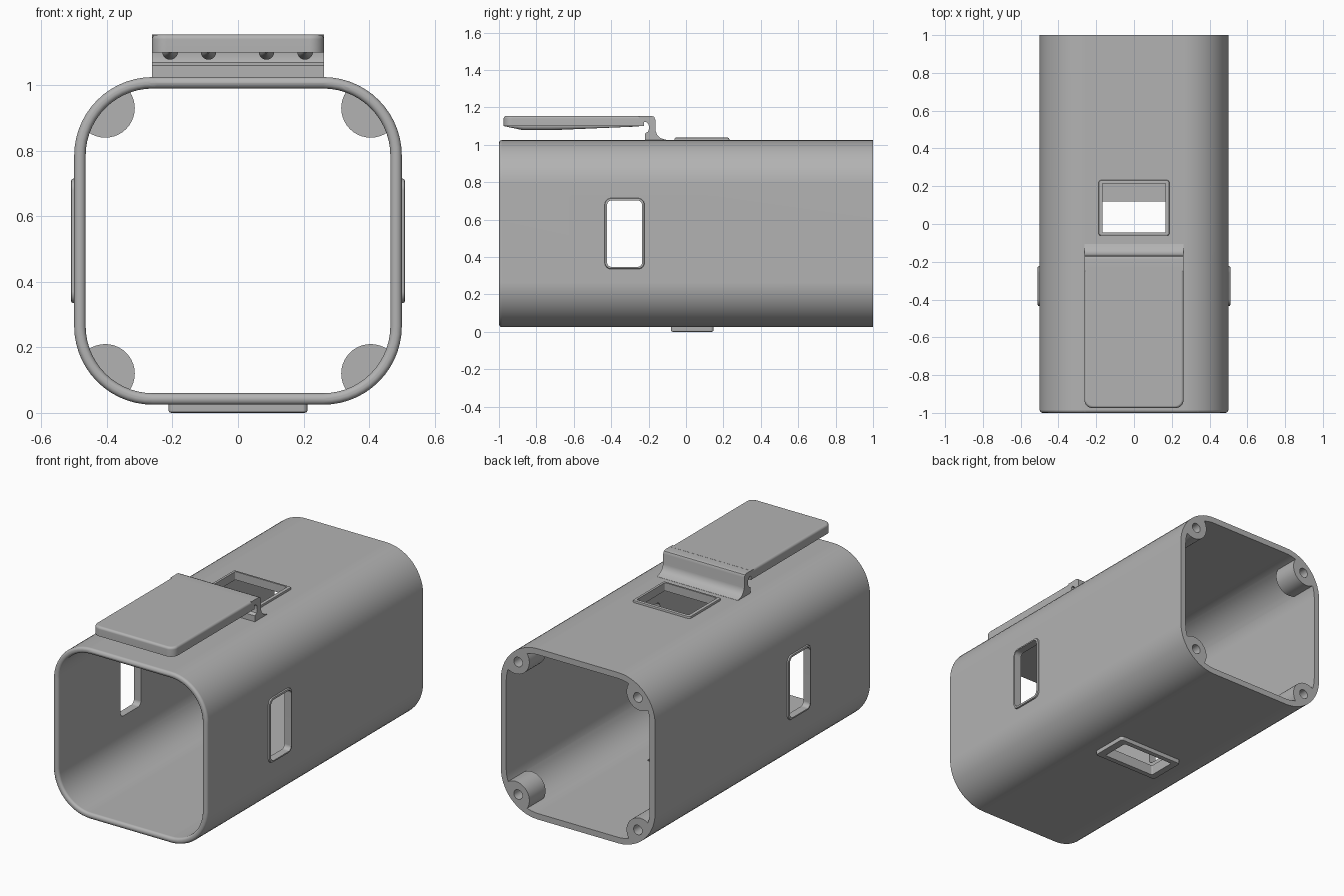
import bpy, bmesh, math
from mathutils import Matrix, Vector

if "Cube" in bpy.data.objects:
    bpy.data.objects.remove(bpy.data.objects["Cube"])

grey = bpy.data.materials.new("mid grey")
grey.use_nodes = True
colour = (0.45, 0.45, 0.45, 1)
grey.diffuse_color = colour
grey.node_tree.nodes["Principled BSDF"].inputs["Base Color"].default_value = colour

PLACE = {"x": lambda a, b, d: (d, a, b),
         "y": lambda a, b, d: (a, d, b),
         "z": lambda a, b, d: (a, b, d)}


def finish(name, bm):
    bmesh.ops.recalc_face_normals(bm, faces=bm.faces)
    mesh = bpy.data.meshes.new(name)
    bm.to_mesh(mesh)
    bm.free()
    mesh.materials.append(grey)
    ob = bpy.data.objects.new(name, mesh)
    bpy.context.collection.objects.link(ob)
    return ob


def activate(ob):
    bpy.ops.object.select_all(action="DESELECT")
    ob.select_set(True)
    bpy.context.view_layer.objects.active = ob


def smooth(ob):
    activate(ob)
    bpy.ops.object.shade_smooth_by_angle(angle=math.radians(35))
    mod = ob.modifiers.new("even shading", "WEIGHTED_NORMAL")
    mod.keep_sharp = True


def extrude(name, axis, points, d0, d1):
    """Prism of a 2D outline between two depths along an axis."""
    bm = bmesh.new()
    ends = [[bm.verts.new(PLACE[axis](a, b, d)) for a, b in points] for d in (d0, d1)]
    for end in ends:
        bm.faces.new(end)
    n = len(points)
    for i in range(n):
        j = (i + 1) % n
        bm.faces.new((ends[0][i], ends[0][j], ends[1][j], ends[1][i]))
    return finish(name, bm)


def rounded(a0, a1, b0, b1, r, steps=6):
    """Outline of a rectangle with rounded corners."""
    centres = ((a1 - r, b1 - r), (a0 + r, b1 - r), (a0 + r, b0 + r), (a1 - r, b0 + r))
    pts = []
    for q, (ca, cb) in enumerate(centres):
        for k in range(steps + 1):
            t = math.pi / 2 * (q + k / steps)
            pts.append((ca + r * math.cos(t), cb + r * math.sin(t)))
    return pts


def circle(ca, cb, r, n=40):
    return [(ca + r * math.cos(math.tau * k / n), cb + r * math.sin(math.tau * k / n))
            for k in range(n)]


def soften(ob, axis, depth, width, segments=3):
    """Round every edge lying in the plane at one depth."""
    bm = bmesh.new()
    bm.from_mesh(ob.data)
    i = "xyz".index(axis)
    edges = [e for e in bm.edges if all(abs(v.co[i] - depth) < 1e-4 for v in e.verts)]
    bmesh.ops.bevel(bm, geom=edges, offset=width, segments=segments,
                    profile=0.5, affect="EDGES")
    bm.to_mesh(ob.data)
    bm.free()


def subtract(ob, cutters):
    activate(ob)
    for c in cutters:
        mod = ob.modifiers.new("cut", "BOOLEAN")
        mod.operation = "DIFFERENCE"
        mod.solver = "EXACT"
        mod.object = c
        bpy.ops.object.modifier_apply(modifier=mod.name)


def discard(obs):
    for ob in obs:
        bpy.data.objects.remove(ob)


# Cavity, leaving four screw posts in the rear corners
MID = 0.525
corners = [(sx, sz) for sx in (-1, 1) for sz in (-1, 1)]
cavity = extrude("cavity", "y", rounded(-0.465, 0.465, 0.06, 0.99, 0.205, 14), -1.1, 1.1)
posts = [extrude("post", "y", circle(sx * 0.405, MID + sz * 0.405, 0.09), 0.85, 1.2)
         for sx, sz in corners]
subtract(cavity, posts)

# Tube body with a rounded front lip
body = extrude("body", "y", rounded(-0.5, 0.5, 0.025, 1.025, 0.24, 14), -1, 1)
subtract(body, [cavity])
soften(body, "y", -1, 0.016)
screw_holes = [extrude("screw_hole", "y", circle(sx * 0.388, MID + sz * 0.388, 0.028, 24), 0.9, 1.1)
               for sx, sz in corners]
subtract(body, screw_holes)
discard([cavity] + posts + screw_holes)

# Windows: name, axis, rim outline, hole outline, rim inner and outer depth
side_rim = rounded(-0.435, -0.222, 0.335, 0.715, 0.035)
side_hole = rounded(-0.422, -0.235, 0.347, 0.703, 0.025)
windows = [
    ("left_window_rim", "x", side_rim, side_hole, 0.48, 0.51),
    ("right_window_rim", "x", side_rim, side_hole, -0.48, -0.51),
    ("top_window_rim", "z", rounded(-0.187, 0.187, -0.062, 0.232, 0.012),
     rounded(-0.168, 0.168, -0.045, 0.215, 0.006), 1.0, 1.038),
    ("bottom_window_rim", "z", rounded(-0.212, 0.212, -0.08, 0.147, 0.015),
     rounded(-0.168, 0.168, -0.045, 0.12, 0.006), 0.04, 0.0),
]
for name, axis, rim_line, hole_line, inner, outer in windows:
    rim = extrude(name, axis, rim_line, inner, outer)
    soften(rim, axis, outer, 0.008, 2)
    step = 0.15 if outer > inner else -0.15
    cutter = extrude("window_cutter", axis, hole_line, inner - step, outer + step)
    subtract(body, [cutter])
    subtract(rim, [cutter])
    discard([cutter])
    smooth(rim)
smooth(body)

# Clip plate above the front half
plate_line = rounded(-0.263, 0.263, -0.975, -0.16, 0.045)
plate_line = [(x, min(y, -0.225) if y > -0.5 else y) for x, y in plate_line]
plate_line = [p for p in plate_line if p[1] < -0.5] + [(0.263, -0.225), (-0.263, -0.225)]
plate = extrude("clip_plate", "z", plate_line, 1.1, 1.155)
bm = bmesh.new()
bm.from_mesh(plate.data)
top_edges = [e for e in bm.edges if all(v.co.z > 1.15 for v in e.verts)
             and not all(v.co.y > -0.23 for v in e.verts)]
bmesh.ops.bevel(bm, geom=top_edges, offset=0.014, segments=3, profile=0.5, affect="EDGES")
bm.to_mesh(plate.data)
bm.free()
smooth(plate)

# Springy neck joining the clip to the body
neck_line = [(-0.22, 1.015), (-0.22, 1.06), (-0.203, 1.07), (-0.197, 1.09),
             (-0.201, 1.112), (-0.214, 1.123), (-0.23, 1.123), (-0.243, 1.112),
             (-0.25, 1.1), (-0.25, 1.154), (-0.185, 1.155), (-0.171, 1.15),
             (-0.164, 1.135), (-0.164, 1.078), (-0.155, 1.054), (-0.138, 1.036),
             (-0.105, 1.026), (-0.105, 1.015)]
smooth(extrude("clip_neck", "x", neck_line, -0.263, 0.263))

# Tapered grip ribs under the clip
rib_profile = [(-0.97, 0.003), (-0.87, 0.024), (-0.72, 0.024), (-0.25, 0.004)]
for number, x in enumerate((-0.207, -0.09, 0.087, 0.205), 1):
    bm = bmesh.new()
    rings = [[bm.verts.new((px, y, pz)) for px, pz in circle(x, 1.102, r, 20)]
             for y, r in rib_profile]
    bm.faces.new(rings[0])
    bm.faces.new(rings[-1])
    for lower, upper in zip(rings, rings[1:]):
        for i in range(len(lower)):
            j = (i + 1) % len(lower)
            bm.faces.new((lower[i], lower[j], upper[j], upper[i]))
    smooth(finish(f"grip_rib_{number}", bm))
